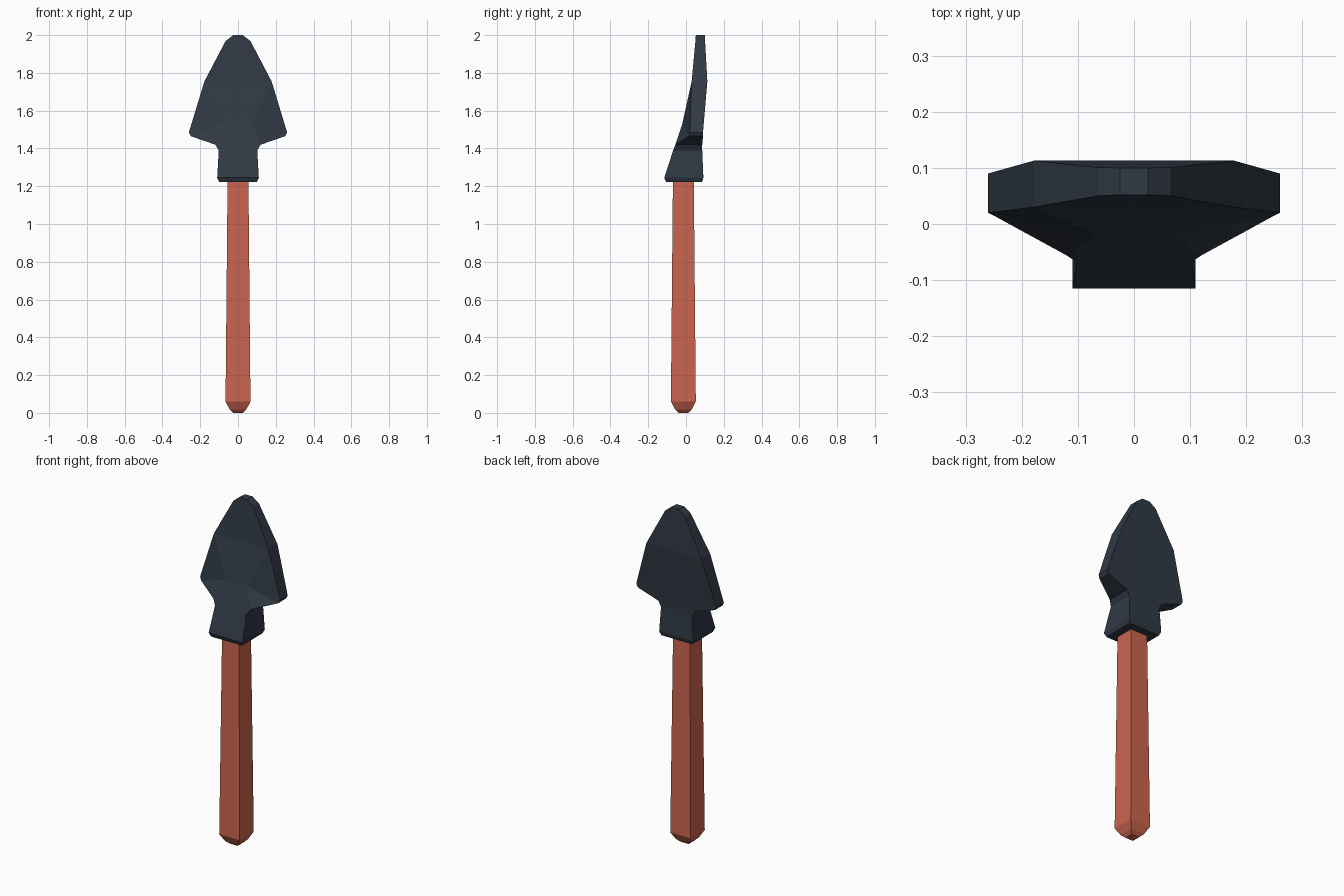
import bpy, bmesh

if "Cube" in bpy.data.objects:
    bpy.data.objects.remove(bpy.data.objects["Cube"])


def material(name, rgb):
    m = bpy.data.materials.new(name)
    m.diffuse_color = (*rgb, 1)
    m.use_nodes = True
    m.node_tree.nodes["Principled BSDF"].inputs["Base Color"].default_value = m.diffuse_color
    return m


def finish(bm, name, mat):
    bmesh.ops.recalc_face_normals(bm, faces=bm.faces)
    mesh = bpy.data.meshes.new(name)
    bm.to_mesh(mesh)
    bm.free()
    mesh.materials.append(mat)
    ob = bpy.data.objects.new(name, mesh)
    bpy.context.collection.objects.link(ob)


steel = material("dark steel", (0.030, 0.041, 0.058))
wood = material("orange red wood", (0.60, 0.130, 0.076))

# Handle: tapered square shaft with a rounded-off butt
bm = bmesh.new()
rings = []
for z, h in [(0, 0.025), (0.018, 0.044), (0.06, 0.066), (1.26, 0.055)]:
    rings.append([bm.verts.new((sx * h, -0.014 + sy * h, z))
                  for sx, sy in ((-1, -1), (1, -1), (1, 1), (-1, 1))])
for lo, hi in zip(rings, rings[1:]):
    for i in range(4):
        j = (i + 1) % 4
        bm.faces.new((lo[i], lo[j], hi[j], hi[i]))
bm.faces.new(rings[0])
bm.faces.new(rings[-1])
finish(bm, "handle", wood)

# Blade and socket: half outline as (x, z, front y, back y), mirrored across x
outline = [
    (0.100, 1.222, -0.106, 0.085), (0.110, 1.245, -0.115, 0.092),
    (0.102, 1.390, -0.068, 0.086), (0.120, 1.420, -0.056, 0.086),
    (0.250, 1.465, 0.015, 0.090), (0.260, 1.485, 0.020, 0.090),
    (0.178, 1.755, 0.030, 0.113), (0.065, 1.970, 0.050, 0.101),
    (0.025, 2.000, 0.052, 0.100),
]
crease = (0.070, 1.530, -0.020, 0.092)   # where the socket fades into the blade
P = len(outline)
bm = bmesh.new()
v = {}
for s in (-1, 1):
    for i, (x, z, yf, yb) in enumerate(outline + [crease]):
        v[s, i, 0] = bm.verts.new((s * x, yf, z))
        v[s, i, 1] = bm.verts.new((s * x, yb, z))
for side in (0, 1):
    # central strip
    strip = [0, 1, 2, 3, P, 6, 7, 8]
    for a, b in zip(strip, strip[1:]):
        bm.faces.new((v[-1, a, side], v[1, a, side], v[1, b, side], v[-1, b, side]))
    # shoulders
    for s in (-1, 1):
        for a in (3, 4, 5):
            bm.faces.new((v[s, a, side], v[s, a + 1, side], v[s, P, side]))
# rim, bottom and tip
for s in (-1, 1):
    for a in range(P - 1):
        bm.faces.new((v[s, a, 0], v[s, a + 1, 0], v[s, a + 1, 1], v[s, a, 1]))
for a in (0, P - 1):
    bm.faces.new((v[-1, a, 0], v[1, a, 0], v[1, a, 1], v[-1, a, 1]))
finish(bm, "shovel_blade", steel)
